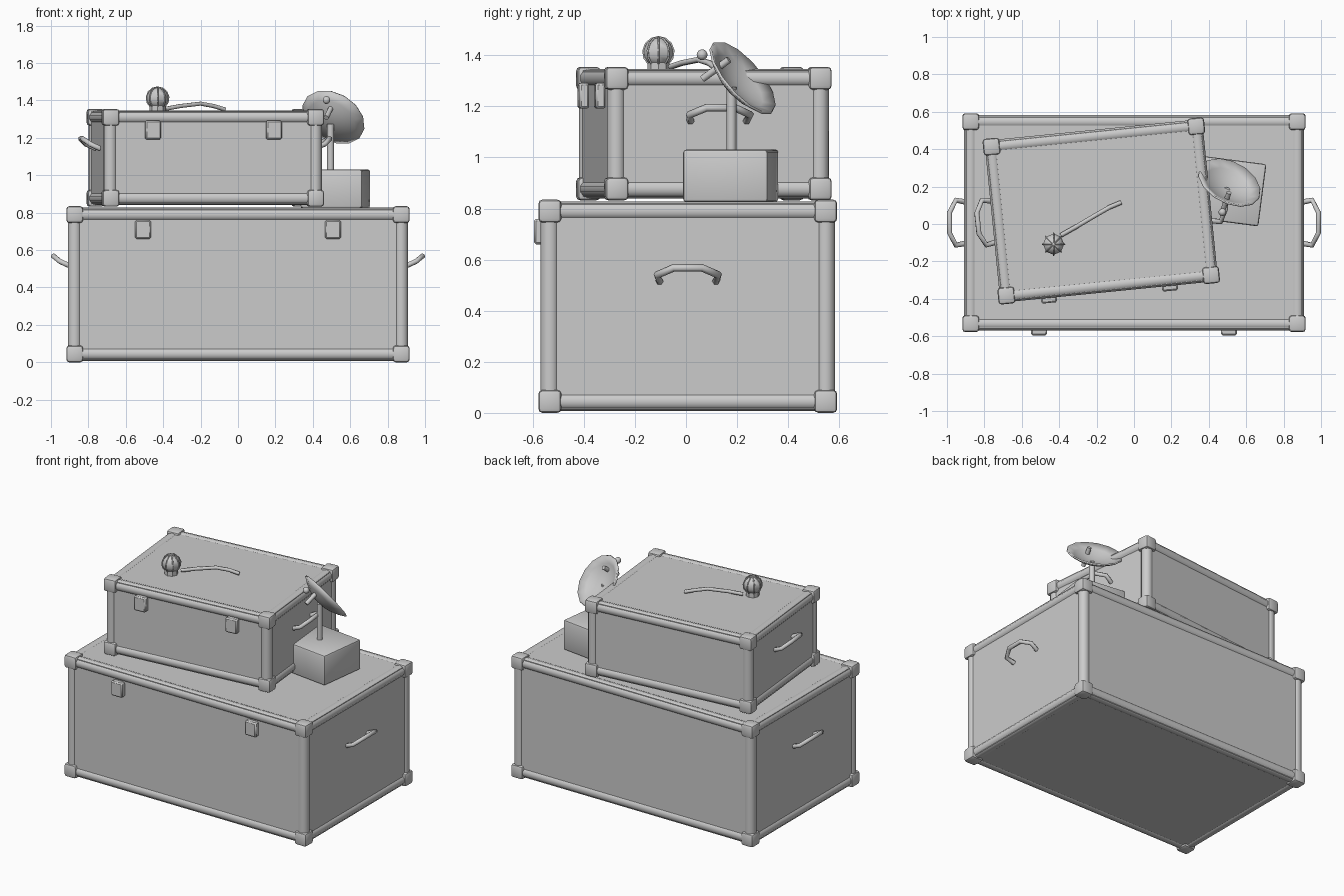
import bpy, bmesh, math
from mathutils import Vector, Matrix

if "Cube" in bpy.data.objects:
    bpy.data.objects.remove(bpy.data.objects["Cube"])


def finish(name, bm, matrix, smooth=True):
    bmesh.ops.recalc_face_normals(bm, faces=bm.faces)
    me = bpy.data.meshes.new(name)
    bm.to_mesh(me)
    bm.free()
    ob = bpy.data.objects.new(name, me)
    ob.matrix_world = matrix
    bpy.context.collection.objects.link(ob)
    if smooth:
        bpy.ops.object.select_all(action='DESELECT')
        ob.select_set(True)
        bpy.context.view_layer.objects.active = ob
        bpy.ops.object.shade_smooth_by_angle(angle=math.radians(40))
    return ob


def box(name, centre, size, base=Matrix(), bevel=0.0, segments=1):
    bm = bmesh.new()
    bmesh.ops.create_cube(bm, size=1)
    bmesh.ops.scale(bm, vec=size, verts=bm.verts)
    if bevel:
        bmesh.ops.bevel(bm, geom=bm.edges[:], offset=bevel, segments=segments,
                        profile=0.5, affect='EDGES')
    return finish(name, bm, base @ Matrix.Translation(centre))


def rod(name, a, b, radius, base=Matrix(), sides=10):
    a, b = Vector(a), Vector(b)
    bm = bmesh.new()
    bmesh.ops.create_cone(bm, cap_ends=True, segments=sides, radius1=radius,
                          radius2=radius, depth=(b - a).length)
    turn = (b - a).to_track_quat('Z', 'Y').to_matrix().to_4x4()
    return finish(name, bm, base @ Matrix.Translation((a + b) / 2) @ turn)


def tube(name, points, radius, base=Matrix()):
    cu = bpy.data.curves.new(name, 'CURVE')
    cu.dimensions = '3D'
    cu.bevel_depth = radius
    cu.bevel_resolution = 1
    cu.use_fill_caps = True
    sp = cu.splines.new('POLY')
    sp.points.add(len(points) - 1)
    for p, co in zip(sp.points, points):
        p.co = (*co, 1)
    ob = bpy.data.objects.new(name, cu)
    ob.matrix_world = base
    bpy.context.collection.objects.link(ob)


def case(name, base, hx, hy, height, latch_x, latch_z, handle_z):
    """Travel case: panels, rounded edge bars, corner guards, latches, handles."""
    inset, r, c = 0.02, 0.037, 0.09
    box(name + "_body", (0, 0, height / 2),
        (2 * (hx - inset), 2 * (hy - inset), height - 0.03), base)
    ex, ey, z0, z1 = hx - r - 0.008, hy - r - 0.008, r + 0.008, height - r - 0.008
    for s in (-1, 1):
        for z in (z0, z1):
            rod(name + "_edge_x", (-ex, s * ey, z), (ex, s * ey, z), r, base)
            rod(name + "_edge_y", (s * ex, -ey, z), (s * ex, ey, z), r, base)
        for t in (-1, 1):
            rod(name + "_edge_z", (s * ex, t * ey, z0), (s * ex, t * ey, z1), r, base)
            for z in (c / 2, height - c / 2):
                box(name + "_corner", (s * (hx - c / 2), t * (hy - c / 2), z),
                    (c, c, c), base, 0.016, 2)
        box(name + "_latch", (s * latch_x, -hy + 0.003, latch_z),
            (0.085, 0.04, 0.1), base, 0.008)
        tube(name + "_handle",
             [(s * (hx + dx), y, handle_z + dz) for dx, y, dz in (
                 (-0.02, -0.11, -0.025), (0.035, -0.12, 0), (0.068, -0.055, 0.028),
                 (0.068, 0.055, 0.028), (0.035, 0.12, 0), (-0.02, 0.11, -0.025))],
             0.015, base)


# Two stacked cases, the upper one slightly turned
case("large_case", Matrix.Translation((0, 0.007, 0)), 0.918, 0.585, 0.835,
     0.507, 0.71, 0.54)
upper = Matrix.Translation((-0.175, 0.07, 0.832)) @ Matrix.Rotation(math.radians(5.7), 4, 'Z')
case("small_case", upper, 0.595, 0.445, 0.523, 0.325, 0.41, 0.335)

# Receiver box and mast
turned = Matrix.Translation((0.52, 0.175, 0)) @ Matrix.Rotation(math.radians(-7.4), 4, 'Z')
box("receiver_box", (0, 0, 0.928), (0.335, 0.335, 0.205), turned, 0.012, 2)
rod("mast", (0.495, 0.178, 1.02), (0.495, 0.178, 1.275), 0.019)

# Dish: shallow bowl opening up and back
R, depth, sides, rings = 0.18, 0.06, 14, 4
bm = bmesh.new()
apex = bm.verts.new((0, 0, -depth))
prev = None
for i in range(1, rings + 1):
    t = i / rings
    ring = [bm.verts.new((R * t * math.cos(2 * math.pi * k / sides),
                          R * t * math.sin(2 * math.pi * k / sides),
                          depth * (t * t - 1))) for k in range(sides)]
    for k in range(sides):
        n = (k + 1) % sides
        if prev:
            bm.faces.new((prev[k], ring[k], ring[n], prev[n]))
        else:
            bm.faces.new((apex, ring[k], ring[n]))
    prev = ring
aim = Vector((0.37, 0.7, 0.61)).to_track_quat('Z', 'Y').to_matrix().to_4x4()
dish = finish("dish", bm, Matrix.Translation((0.51, 0.22, 1.31)) @ aim)
dish.modifiers.new("thickness", 'SOLIDIFY').thickness = 0.01

# Feed rod and ball
rod("feed_rod", (0.472, 0.065, 1.308), (0.508, 0.168, 1.383), 0.014)
bm = bmesh.new()
bmesh.ops.create_uvsphere(bm, u_segments=10, v_segments=8, radius=0.021)
finish("feed_ball", bm, Matrix.Translation((0.473, 0.063, 1.402)))

# Caged globe with ribs, and the cable beside it
globe = Matrix.Translation((-0.43, -0.108, 1.412))
bm = bmesh.new()
bmesh.ops.create_uvsphere(bm, u_segments=8, v_segments=7, radius=0.058)
finish("globe", bm, globe)
for k in range(4):
    spin = globe @ Matrix.Rotation(k * math.pi / 4, 4, 'Z')
    tube("globe_rib", [(0.06 * math.cos(a), 0, 0.06 * math.sin(a))
                       for a in (math.radians(-50 + 28 * j) for j in range(11))],
         0.004, spin)
rod("globe_base", (-0.43, -0.108, 1.335), (-0.43, -0.108, 1.372), 0.042, sides=8)
tube("cable", [(-0.39, -0.06, 1.355), (-0.31, -0.015, 1.37), (-0.2, 0.05, 1.383),
               (-0.13, 0.09, 1.37), (-0.07, 0.115, 1.352)], 0.012)
